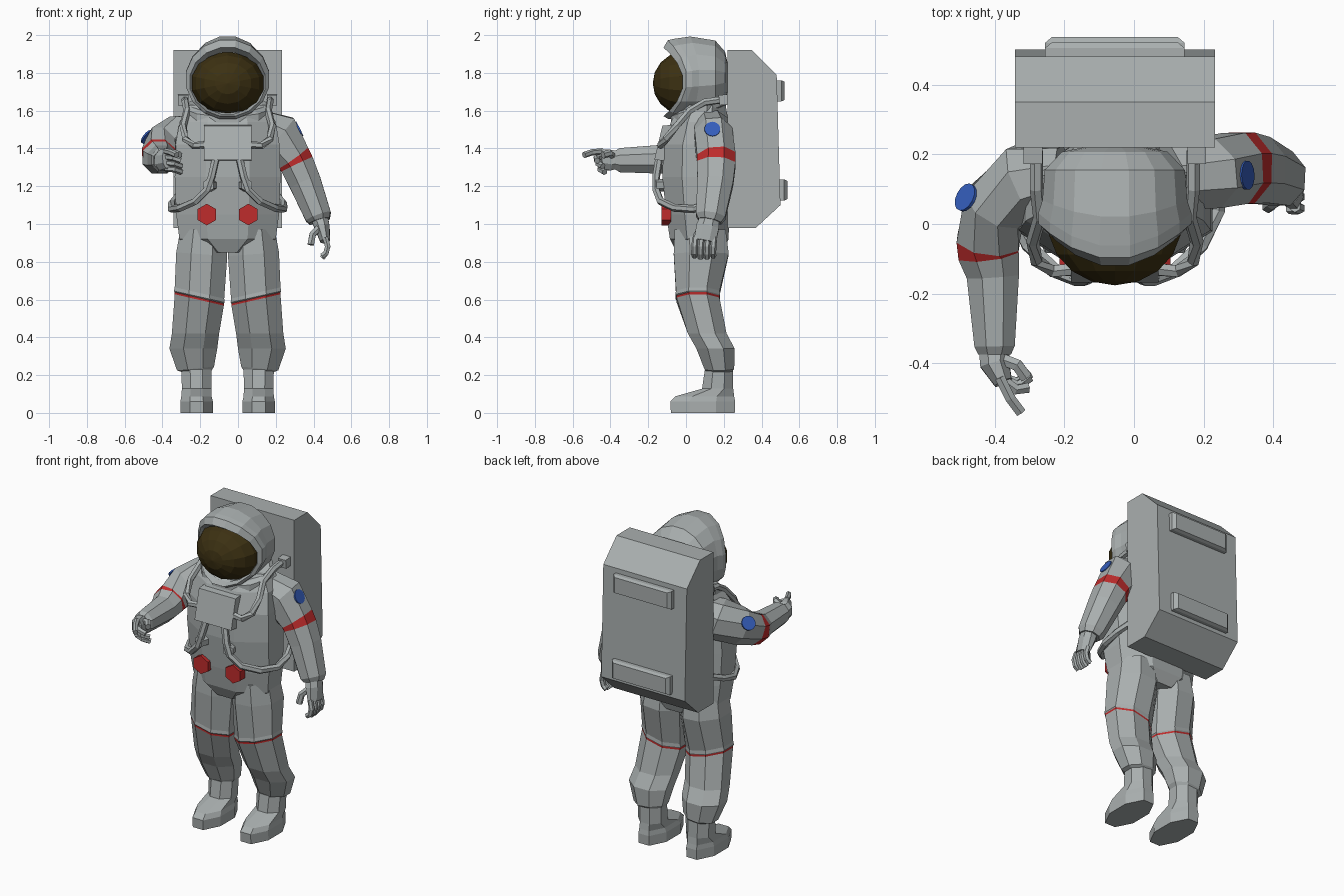
import bpy, bmesh, math
from mathutils import Vector, Matrix
from mathutils.bvhtree import BVHTree

if "Cube" in bpy.data.objects:
    bpy.data.objects.remove(bpy.data.objects["Cube"])

C = -0.055  # body centre line


def mat(name, rgb):
    m = bpy.data.materials.new(name)
    m.diffuse_color = (*rgb, 1)
    m.use_nodes = True
    m.node_tree.nodes["Principled BSDF"].inputs["Base Color"].default_value = m.diffuse_color
    return m


GREY = mat("suit grey", (0.40, 0.43, 0.43))
RED = mat("band red", (0.52, 0.025, 0.025))
BLUE = mat("patch blue", (0.035, 0.11, 0.50))
GOLD = mat("visor dark gold", (0.045, 0.030, 0.006))


def finish(name, bm, mats=(GREY,)):
    bmesh.ops.recalc_face_normals(bm, faces=bm.faces)
    me = bpy.data.meshes.new(name)
    bm.to_mesh(me)
    bm.free()
    for m in mats:
        me.materials.append(m)
    ob = bpy.data.objects.new(name, me)
    bpy.context.collection.objects.link(ob)
    return ob


def skin(name, rings, red=(), caps=(True, True), mats=(GREY, RED)):
    """Bridge a list of closed rings; segments listed in red get material 1."""
    bm = bmesh.new()
    vs = [[bm.verts.new(p) for p in r] for r in rings]
    n = len(vs[0])
    for i in range(len(vs) - 1):
        for k in range(n):
            f = bm.faces.new((vs[i][k], vs[i][(k + 1) % n],
                              vs[i + 1][(k + 1) % n], vs[i + 1][k]))
            f.material_index = 1 if i in red else 0
    if caps[0]:
        bm.faces.new(vs[0])
    if caps[1]:
        bm.faces.new(vs[-1])
    return finish(name, bm, mats)


def loft(name, rows, s=1, red=()):
    """Eight-sided rings from rows (z, x0, x1, y0, y1, tilt), x from the centre."""
    rings = []
    for z, x0, x1, y0, y1, tilt in rows:
        ring = []
        for k in range(8):
            a = math.radians(22.5 + 45 * k)
            u, v = math.cos(a) / 0.924, math.sin(a) / 0.924
            ring.append((C + s * ((x0 + x1) / 2 + u * (x1 - x0) / 2),
                         (y0 + y1) / 2 + v * (y1 - y0) / 2, z + tilt * u))
        rings.append(ring)
    return skin(name, rings, red)


def tube(name, path, radii, n=6, ref=(0, 1, 0), red=()):
    """Sweep an elliptical n-gon; radii is one number or (a, b) per point."""
    pts = [Vector(p) for p in path]
    if not isinstance(radii, list):
        radii = [(radii, radii)] * len(pts)
    rings = []
    for i, p in enumerate(pts):
        t = (pts[min(i + 1, len(pts) - 1)] - pts[max(i - 1, 0)]).normalized()
        side = t.cross(Vector(ref)).normalized()
        up = side.cross(t)
        a, b = radii[i]
        g = 1 / math.cos(math.pi / n)
        rings.append([p + g * (side * a * math.cos(q) + up * b * math.sin(q))
                      for q in [(k + 0.5) * math.tau / n for k in range(n)]])
    return skin(name, rings, red)


def prism(name, profile, half):
    """Extrude a (y, z) profile sideways about the centre line."""
    return skin(name, [[(C + s * half, y, z) for y, z in profile] for s in (-1, 1)])


def disc(name, loc, normal, r, depth, m, n=6):
    bm = bmesh.new()
    rot = Vector(normal).to_track_quat('Z', 'Y').to_matrix().to_4x4()
    bmesh.ops.create_cone(bm, cap_ends=True, segments=n, radius1=r, radius2=r,
                          depth=depth, matrix=Matrix.Translation(loc) @ rot)
    return finish(name, bm, (m,))


def patch(name, ob, near):
    """Thin round badge laid on the closest surface of ob."""
    bm = bmesh.new()
    bm.from_mesh(ob.data)
    loc, nor, _, _ = BVHTree.FromBMesh(bm).find_nearest(Vector(near))
    bm.free()
    disc(name, loc, nor, 0.042, 0.009, BLUE, 14)


# torso
loft("torso", [(0.85, -.12, .12, -.05, .20, 0), (0.92, -.255, .255, -.085, .225, 0),
               (1.05, -.272, .272, -.105, .23, 0), (1.25, -.28, .28, -.125, .23, 0),
               (1.42, -.275, .275, -.12, .23, 0), (1.54, -.255, .255, -.08, .225, 0),
               (1.63, -.20, .20, -.03, .21, 0)])

# helmet shell: rim bends forward at top and bottom, then closes at the back
rings = []
for a, b, zc, y, bend in [(.185, .165, 1.745, .01, .09), (.203, .185, 1.752, -.015, .108),
                          (.224, .212, 1.765, .005, .105), (.224, .217, 1.768, .035, .10),
                          (.212, .224, 1.773, .07, .05), (.205, .20, 1.775, .155, 0),
                          (.155, .14, 1.775, .207, 0), (.08, .07, 1.775, .222, 0)]:
    rings.append([(C + a * math.cos(q), y - bend * math.sin(q) ** 2, zc + b * math.sin(q))
                  for q in [(k + 0.5) * math.tau / 16 for k in range(16)]])
skin("helmet", rings, caps=(False, True))

# visor
bm = bmesh.new()
bmesh.ops.create_uvsphere(bm, u_segments=14, v_segments=9, radius=1,
                          matrix=Matrix.Translation((C, 0, 1.745))
                          @ Matrix.Diagonal((.197, .176, .17, 1))
                          @ Matrix.Rotation(math.pi / 2, 4, 'X'))
finish("visor", bm, (GOLD,))

# tilted neck collar
rings = []
for r, dz in [(.95, -.03), (1.04, -.02), (1.04, .015), (.93, .03)]:
    rings.append([(C + .222 * r * math.cos(q), .07 + .15 * r * math.sin(q),
                   1.605 + .052 * math.sin(q) + dz)
                  for q in [(k + .5) * math.tau / 12 for k in range(12)]])
skin("neck_collar", rings)

# backpack and its two rear rails
prism("backpack", [(.22, 1.92), (.35, 1.92), (.48, 1.79), (.50, 1.10), (.37, .98), (.22, .98)], .287)
for z, y in ((1.705, .475), (1.18, .49)):
    rail = [[(C + s * w, yy, z + h * k) for s, k in ((-1, -1), (1, -1), (1, 1), (-1, 1))]
            for w, yy, h in ((.20, y, .056), (.20, y + .03, .056), (.18, y + .047, .048))]
    skin("backpack_rail", rail)

# chest control box
prism("chest_box", [(-.168, 1.34), (-.125, 1.52), (-.03, 1.53), (-.06, 1.33)], .126)

for s in (1, -1):
    X = lambda pts: [(C + s * x, y, z) for x, y, z in pts]
    # leg, with thin red thigh band
    loft("leg", [(.97, .01, .25, -.06, .21, 0), (.84, .002, .272, -.065, .226, .01),
                 (.635, .018, .28, -.053, .178, .03), (.615, .016, .284, -.056, .18, .03),
                 (.609, .020, .281, -.050, .177, .03), (.598, .020, .28, -.05, .177, .03),
                 (.42, .045, .295, .01, .215, 0), (.34, .055, .308, .055, .258, 0),
                 (.235, .072, .268, .098, .255, -.01), (.215, .09, .24, .11, .24, 0)],
         s, red=(4,))
    # boot
    loft("boot", [(0, .078, .25, -.08, .258, 0), (.06, .078, .25, -.083, .26, 0),
                  (.088, .085, .245, -.055, .255, 0), (.128, .086, .242, .085, .25, 0),
                  (.23, .085, .245, .10, .248, 0)], s)
    # red waist dials and small grey connectors
    disc("waist_dial", (C + s * .11, -.105, 1.05), (0, -1, 0), .057, .05, RED)
    disc("hose_connector", (C + s * .095, -.14, 1.205), (s * .3, -1, 0), .034, .05, GREY)
    # hoses
    tube("upper_hose", X([(.225, .21, 1.66), (.225, .10, 1.645), (.215, .02, 1.60),
                          (.235, -.05, 1.52), (.225, -.105, 1.45), (.18, -.135, 1.415),
                          (.11, -.13, 1.42)]), .017, ref=(.3, .1, 1) if s > 0 else (-.3, .1, 1))
    tube("hose_port", X([(.235, .225, 1.66), (.235, .175, 1.655)]), .027, 4, ref=(0, 0, 1))
    tube("lower_hose", X([(.06, -.14, 1.36), (.085, -.158, 1.25), (.11, -.158, 1.18),
                          (.17, -.135, 1.12), (.25, -.06, 1.085), (.298, .04, 1.08),
                          (.295, .14, 1.11), (.26, .24, 1.15)]), .018, ref=(.2 * s, .5, 1))

# lowered arm
arm = tube("lowered_arm", [(.10, .13, 1.53), (.205, .145, 1.465), (.292, .16, 1.352), (.313, .16, 1.315),
                           (.355, .155, 1.22), (.425, .13, 1.04), (.432, .125, 1.015)],
           [(.08, .09), (.13, .10), (.095, .102), (.091, .102), (.085, .095), (.070, .078), (.055, .062)],
           8, red=(2,))
patch("lowered_arm_patch", arm, (.34, .14, 1.51))

# raised arm
arm = tube("raised_arm", [(-.20, .14, 1.49), (-.31, .125, 1.46), (-.40, .05, 1.415), (-.418, -.05, 1.365),
                          (-.418, -.085, 1.352), (-.405, -.15, 1.342), (-.40, -.35, 1.338), (-.40, -.375, 1.338)],
           [(.08, .09), (.105, .115), (.09, .105), (.09, .09), (.087, .087),
            (.075, .075), (.058, .064), (.047, .05)],
           8, ref=(0, 0, 1), red=(3,))
patch("raised_arm_patch", arm, (-.50, .075, 1.47))

# lowered hand
tube("lowered_palm", [(.432, .125, 1.03), (.445, .115, .985), (.462, .10, .91)],
     [(.045, .05), (.04, .06), (.026, .058)], 8)
for i in range(4):
    y = .05 + .033 * i
    tube("lowered_finger", [(.462, y, .93), (.475, y - .005, .88), (.465, y - .006, .845),
                            (.445, y - .005, .815 + .01 * abs(i - 1.5))], .0145)
tube("lowered_thumb", [(.43, .08, .98), (.395, .06, .945), (.385, .05, .89)], .017)

# raised hand, index finger reaching forward
tube("raised_palm", [(-.40, -.36, 1.338), (-.40, -.40, 1.338), (-.375, -.455, 1.345)],
     [(.045, .045), (.042, .055), (.026, .05)], 8, ref=(0, 0, 1))
for i, (bx, by, tx, ty) in enumerate([(-.355, -.50, -.325, -.54), (-.34, -.475, -.305, -.47),
                                      (-.335, -.465, -.30, -.44), (-.335, -.455, -.30, -.43)]):
    z = 1.385 - .03 * i
    tube("raised_finger", [(-.385, -.44, z), (bx, by, z - .006), (tx, ty, z - .02)],
         .0145, ref=(0, 0, 1))
tube("raised_thumb", [(-.375, -.39, 1.36), (-.335, -.405, 1.375), (-.31, -.44, 1.365)],
     .017, ref=(0, 0, 1))
